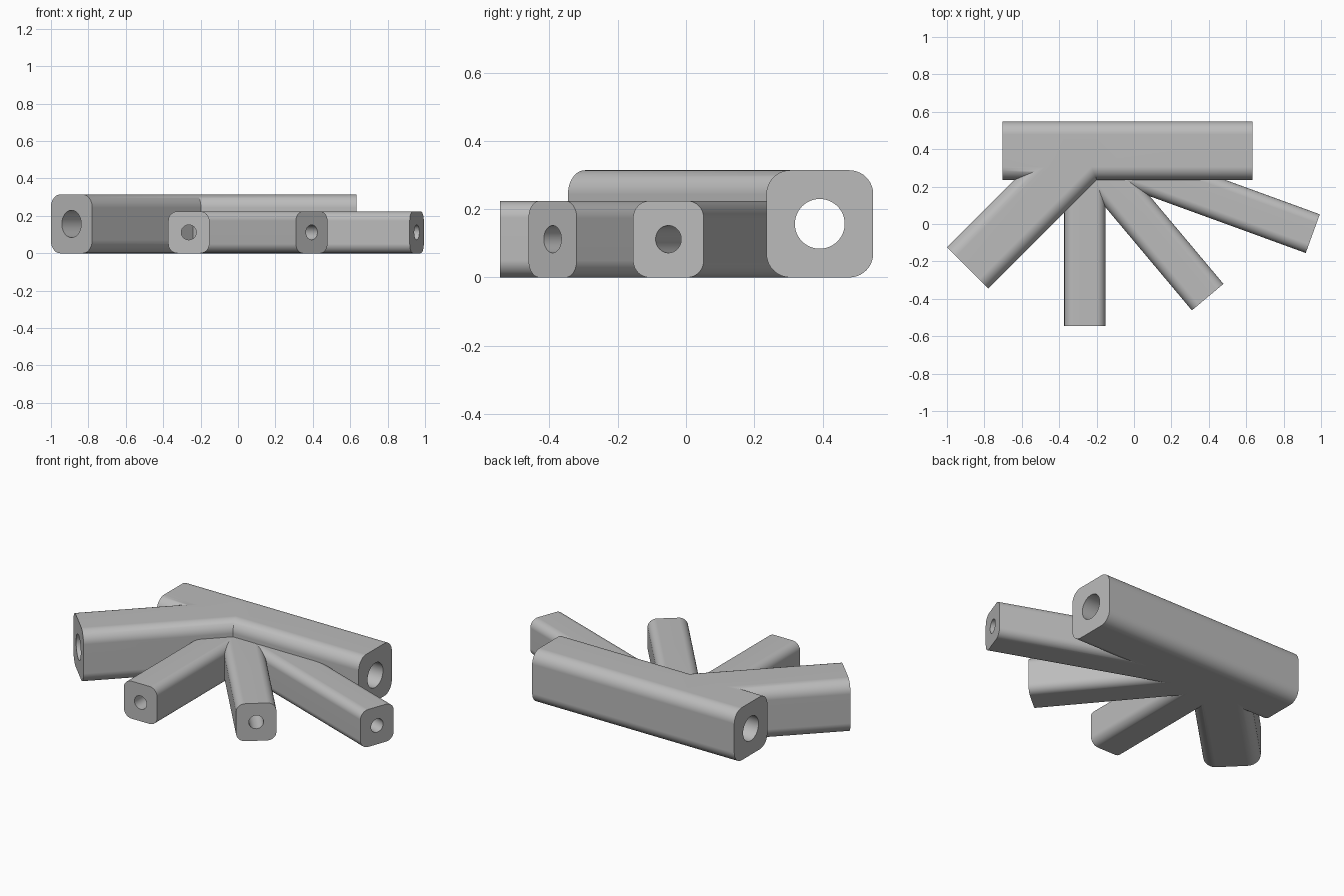
import bpy, bmesh
from math import sin, cos, pi, radians
from mathutils import Vector, Matrix

cube = bpy.data.objects.get("Cube")
if cube:
    bpy.data.objects.remove(cube, do_unlink=True)

grey = bpy.data.materials.new("mid grey")
grey.use_nodes = True
grey.diffuse_color = (0.5, 0.5, 0.5, 1)
grey.node_tree.nodes["Principled BSDF"].inputs["Base Color"].default_value = (0.5, 0.5, 0.5, 1)

HUB = Vector((-0.263, 0.392, 0))


def rounded_square(width, height, radius, steps=10):
    """Cross-section standing on z = 0, centred sideways."""
    points = []
    corners = ((1, 1), (-1, 1), (-1, -1), (1, -1))
    for quarter, (sx, sz) in enumerate(corners):
        for i in range(steps + 1):
            a = (quarter + i / steps) * pi / 2
            points.append((sx * (width / 2 - radius) + radius * cos(a),
                           height / 2 + sz * (height / 2 - radius) + radius * sin(a)))
    return points


def circle(radius, z, steps=48):
    return [(radius * cos(2 * pi * i / steps), z + radius * sin(2 * pi * i / steps))
            for i in range(steps)]


def extrude(name, profile, angle, start, end, origin=HUB):
    """Sweep a profile along a horizontal direction from the origin."""
    bm = bmesh.new()
    face = bm.faces.new([bm.verts.new((start, y, z)) for y, z in profile])
    sweep = bmesh.ops.extrude_face_region(bm, geom=[face])
    moved = [g for g in sweep["geom"] if isinstance(g, bmesh.types.BMVert)]
    bmesh.ops.translate(bm, verts=moved, vec=(end - start, 0, 0))
    bmesh.ops.recalc_face_normals(bm, faces=bm.faces)
    bm.transform(Matrix.Translation(origin) @ Matrix.Rotation(radians(angle), 4, 'Z'))
    mesh = bpy.data.meshes.new(name)
    bm.to_mesh(mesh)
    bm.free()
    mesh.materials.append(grey)
    obj = bpy.data.objects.new(name, mesh)
    bpy.context.collection.objects.link(obj)
    return obj


def combine(target, tool, operation):
    mod = target.modifiers.new(operation, 'BOOLEAN')
    mod.operation = operation
    mod.solver = 'EXACT'
    mod.object = tool
    activate(target)
    bpy.ops.object.modifier_apply(modifier=mod.name)
    bpy.data.objects.remove(tool, do_unlink=True)


def activate(obj):
    bpy.ops.object.select_all(action='DESELECT')
    obj.select_set(True)
    bpy.context.view_layer.objects.active = obj


# Thick beam and thick diagonal arm
large = rounded_square(0.313, 0.314, 0.07)
connector = extrude("branching_connector", large, 0, -0.44, 0.896)
arm = extrude("thick_arm", large, 225, 0, 0.887)
combine(arm, extrude("arm_bore", circle(0.073, 0.157), 225, 0.25, 1), 'DIFFERENCE')
combine(connector, arm, 'UNION')

# Thin arms, each bored before it joins the solid thick parts
small = rounded_square(0.22, 0.224, 0.05)
for angle, length in ((-90, 0.937), (-50, 1.022), (-20, 1.297)):
    arm = extrude("thin_arm", small, angle, 0, length)
    combine(arm, extrude("thin_bore", circle(0.04, 0.112), angle, 0.1, length + 0.1), 'DIFFERENCE')
    combine(connector, arm, 'UNION')

# Through bore of the thick beam
combine(connector, extrude("beam_bore", circle(0.073, 0.157), 0, -0.6, 1.1), 'DIFFERENCE')

activate(connector)
bpy.ops.object.shade_smooth_by_angle(angle=radians(25))
weighted = connector.modifiers.new("clean_shading", 'WEIGHTED_NORMAL')
weighted.keep_sharp = True
